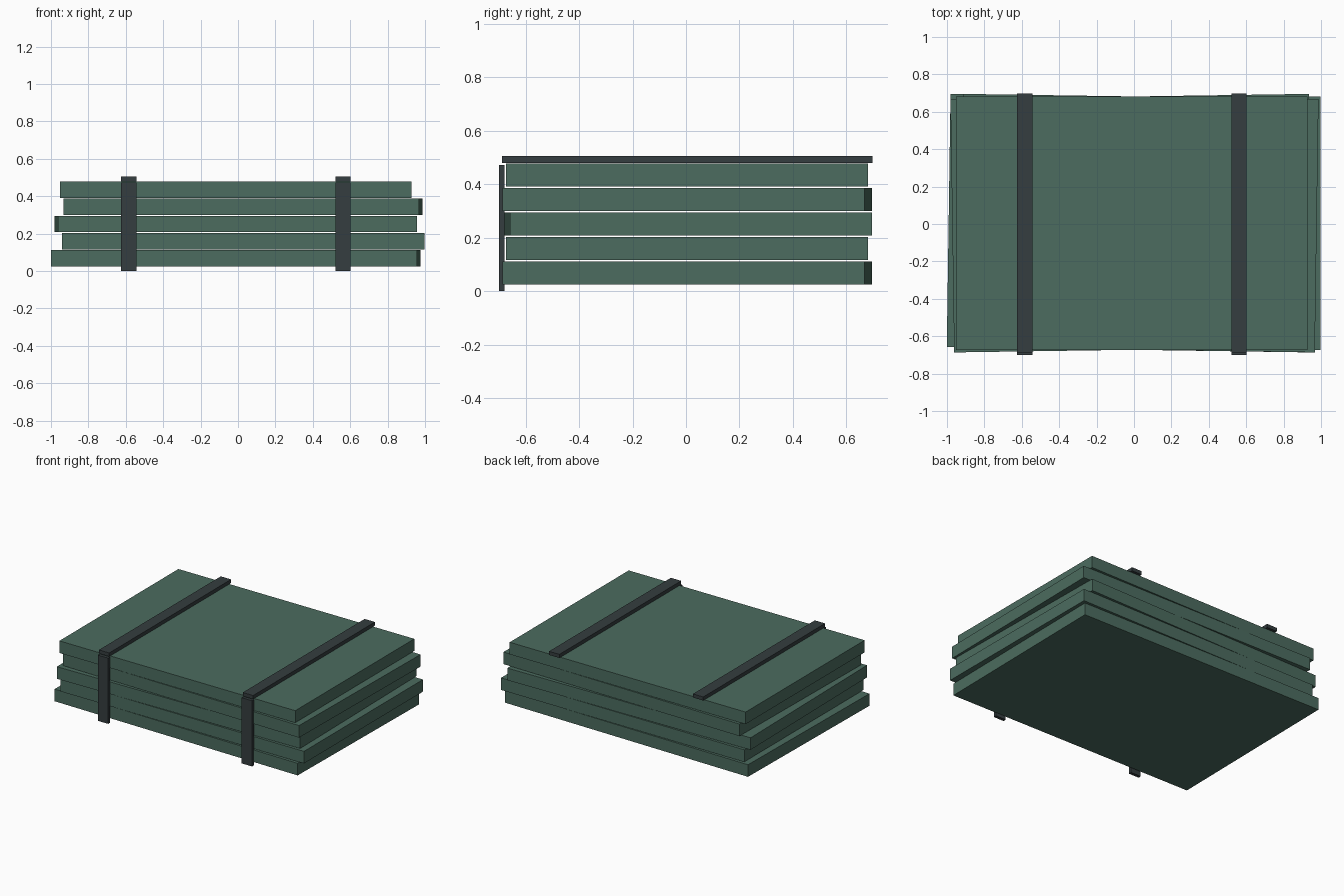
import bpy
from mathutils import Matrix, Vector

if "Cube" in bpy.data.objects:
    bpy.data.objects.remove(bpy.data.objects["Cube"])


def material(name, rgb):
    m = bpy.data.materials.new(name)
    m.diffuse_color = (*rgb, 1)
    m.use_nodes = True
    m.node_tree.nodes["Principled BSDF"].inputs["Base Color"].default_value = m.diffuse_color
    return m


green = material("panel_green", (0.072, 0.15, 0.115))
dark = material("strap_dark", (0.035, 0.047, 0.05))


def box(name, lo, hi, mat, turn=0.0):
    lo, hi = Vector(lo), Vector(hi)
    bpy.ops.mesh.primitive_cube_add(size=1, location=(lo + hi) / 2)
    ob = bpy.context.object
    ob.name = name
    ob.data.transform(Matrix.Diagonal((*(hi - lo), 1)))
    ob.rotation_euler.z = turn
    ob.data.materials.append(mat)
    return ob


# Stack of five panels: each narrower, offset side to side and slightly twisted
DEPTH, THICK, PITCH = 1.354, 0.087, 0.0915
for i in range(5):
    cx = 0.0275 if i % 2 else -0.0125
    half = (1.957 - 0.0195 * i) / 2
    z = 0.025 + PITCH * i
    turn = (i % 3 - 1) * 0.0148
    box(f"panel_{i + 1}", (cx - half, 0.0045 - DEPTH / 2, z),
        (cx + half, 0.0045 + DEPTH / 2, z + THICK), green, turn)

# Two straps: a flat bar over the top and an upright bar down the front
for side, x in (("left", -0.585), ("right", 0.561)):
    box(f"top_strap_{side}", (x - 0.041, -0.688, 0.48), (x + 0.041, 0.698, 0.506), dark)
    box(f"front_strap_{side}", (x - 0.041, -0.70, 0), (x + 0.041, -0.678, 0.473), dark)
